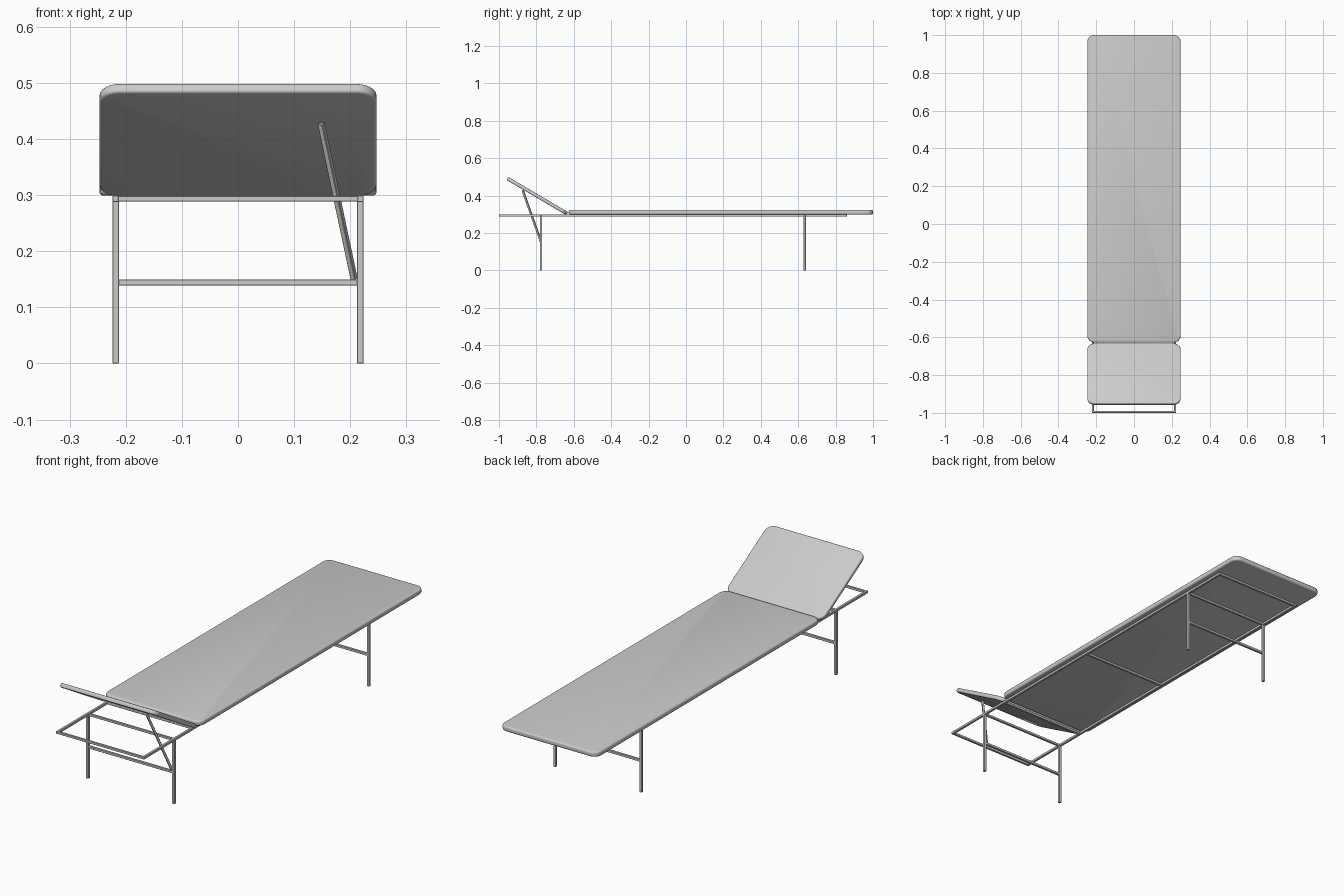
import bpy, bmesh, math
from mathutils import Vector, Matrix

if "Cube" in bpy.data.objects:
    bpy.data.objects.remove(bpy.data.objects["Cube"])

TUBE = 0.011      # square tube size
RAIL_X = 0.218    # rail centre line
RAIL_Z = 0.2935


def finish(bm, name):
    bmesh.ops.recalc_face_normals(bm, faces=bm.faces)
    me = bpy.data.meshes.new(name)
    bm.to_mesh(me)
    bm.free()
    ob = bpy.data.objects.new(name, me)
    bpy.context.collection.objects.link(ob)
    bpy.ops.object.select_all(action='DESELECT')
    ob.select_set(True)
    bpy.context.view_layer.objects.active = ob
    bpy.ops.object.shade_smooth_by_angle(angle=math.radians(35))
    return ob


def tube(name, a, b, size=TUBE):
    """Square tube between two points, with softened edges."""
    a, b = Vector(a), Vector(b)
    d = b - a
    bm = bmesh.new()
    bmesh.ops.create_cube(bm, size=1)
    bmesh.ops.scale(bm, vec=(size, size, d.length), verts=bm.verts)
    bmesh.ops.bevel(bm, geom=bm.edges[:], offset=0.001, segments=1, affect='EDGES')
    rot = d.to_track_quat('Z', 'Y').to_matrix().to_4x4()
    bmesh.ops.transform(bm, matrix=Matrix.Translation((a + b) / 2) @ rot, verts=bm.verts)
    return finish(bm, name)


def pad(name, size, centre, tilt=0.0):
    """Cushion slab with rounded corners and soft rims."""
    bm = bmesh.new()
    bmesh.ops.create_cube(bm, size=1)
    bmesh.ops.scale(bm, vec=size, verts=bm.verts)
    corners = [e for e in bm.edges
               if abs(e.verts[0].co.z - e.verts[1].co.z) > size[2] / 2]
    bmesh.ops.bevel(bm, geom=corners, offset=0.036, segments=6, profile=0.5, affect='EDGES')
    rims = [e for e in bm.edges if abs(e.verts[0].co.z - e.verts[1].co.z) < 1e-5]
    bmesh.ops.bevel(bm, geom=rims, offset=size[2] * 0.3, segments=3, profile=0.5, affect='EDGES')
    ob = finish(bm, name)
    ob.location = centre
    ob.rotation_euler.x = tilt
    return ob


# upholstered pads
pad("mattress", (0.494, 1.627, 0.024), (0, 0.1865, 0.311))
pad("headrest", (0.494, 0.370, 0.019), (0, -0.795, 0.398), -math.radians(30.5))

# frame rails
for side, s in (("left", -1), ("right", 1)):
    tube(side + "_rail", (s * RAIL_X, -1.0, RAIL_Z), (s * RAIL_X, 0.86, RAIL_Z))

# cross bars joining the rails
bars = {"front": -0.9945, "front_leg": -0.775, "hinge": -0.637,
        "middle": -0.07, "rear_leg": 0.635, "rear": 0.8545}
for label, y in bars.items():
    tube(label + "_cross_bar", (-RAIL_X, y, RAIL_Z), (RAIL_X, y, RAIL_Z), 0.0105)

# legs with lower stretchers
for label, y in (("front", -0.775), ("rear", 0.635)):
    for side, s in (("left", -1), ("right", 1)):
        tube(f"{label}_{side}_leg", (s * RAIL_X, y, 0), (s * RAIL_X, y, RAIL_Z), 0.012)
    tube(label + "_stretcher", (-RAIL_X, y, 0.1445), (RAIL_X, y, 0.1445))

# single slanted prop under the headrest
tube("headrest_prop", (0.207, -0.774, 0.15), (0.148, -0.873, 0.428), 0.01)
